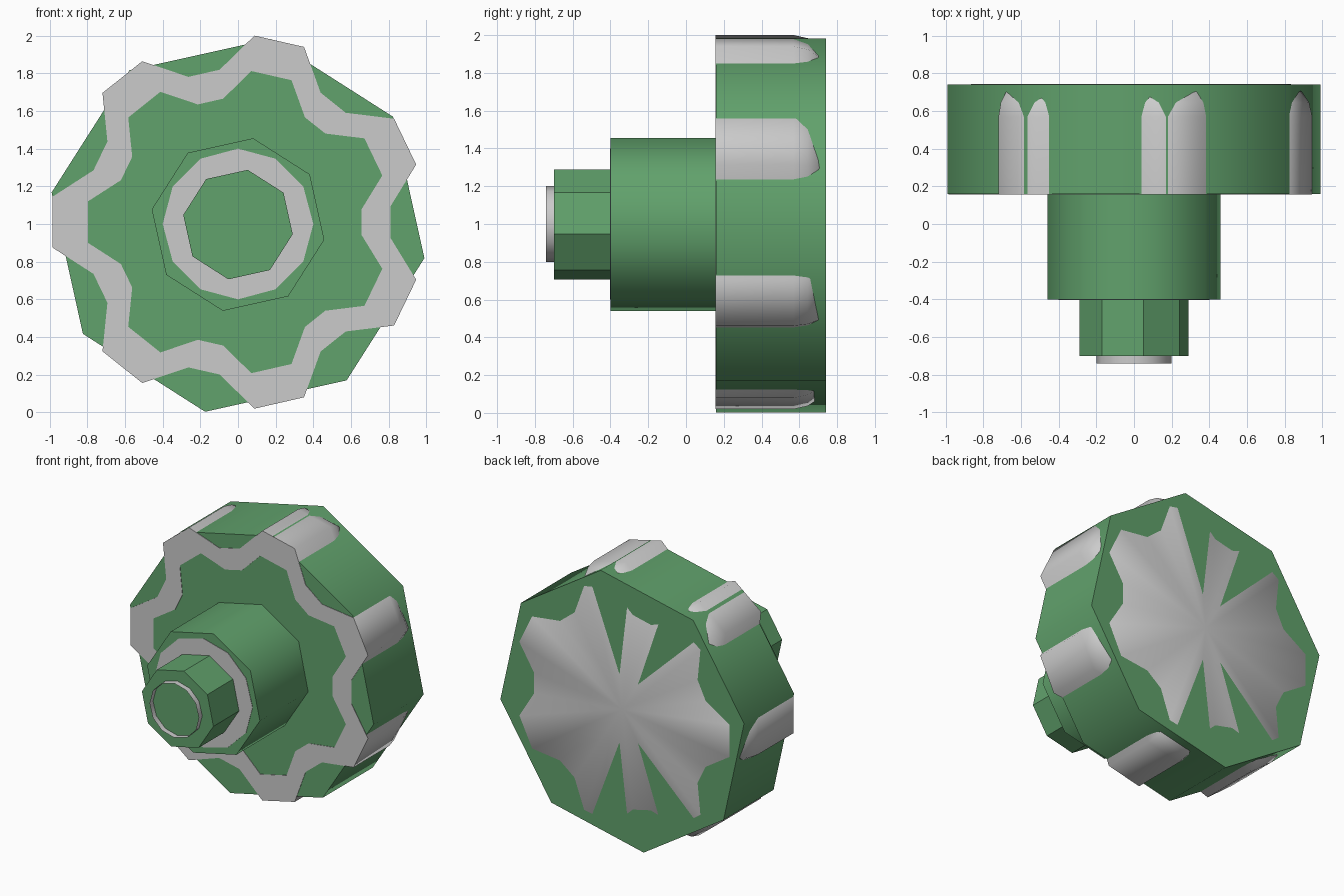
import bpy, bmesh
from math import sin, cos, radians, pi

if "Cube" in bpy.data.objects:
    bpy.data.objects.remove(bpy.data.objects["Cube"])

green = bpy.data.materials.new("green")
green.diffuse_color = (0.12, 0.36, 0.15, 1)
green.use_nodes = True
green.node_tree.nodes["Principled BSDF"].inputs["Base Color"].default_value = green.diffuse_color


def ring(angles_radii, y, scale=1.0, cz=1.0):
    """Loop of points around the y axis, from (degrees, radius) pairs."""
    return [(r * scale * cos(radians(a)), y, cz + r * scale * sin(radians(a)))
            for a, r in angles_radii]


def loft(name, rings, start=None, end=None, smooth=None, mat=None):
    """Join rings with quads; ends are 'ngon', a fan centre point, or open."""
    bm = bmesh.new()
    loops = [[bm.verts.new(p) for p in r] for r in rings]
    n = len(loops[0])
    for a, b in zip(loops, loops[1:]):
        for i in range(n):
            j = (i + 1) % n
            bm.faces.new((a[i], a[j], b[j], b[i]))
    for cap, loop in ((start, loops[0]), (end, loops[-1])):
        if cap == 'ngon':
            bm.faces.new(loop)
        elif cap:
            c = bm.verts.new(cap)
            for i in range(n):
                bm.faces.new((loop[i], loop[(i + 1) % n], c))
    bmesh.ops.recalc_face_normals(bm, faces=bm.faces[:])
    me = bpy.data.meshes.new(name)
    bm.to_mesh(me)
    bm.free()
    ob = bpy.data.objects.new(name, me)
    bpy.context.collection.objects.link(ob)
    if mat:
        me.materials.append(mat)
    if smooth:
        bpy.ops.object.select_all(action='DESELECT')
        ob.select_set(True)
        bpy.context.view_layer.objects.active = ob
        bpy.ops.object.shade_smooth_by_angle(angle=radians(smooth))
    return ob


# Green stepped octagons
for name, r, y0, y1, cz, smooth in (
        ("wheel_disc", 1.005, 0.16, 0.74, 0.993, 60),
        ("hub_collar", 0.465, -0.40, 0.16, 0.997, 60),
        ("hub_nut", 0.295, -0.70, -0.40, 0.997, None)):
    octagon = [(35 + 45 * i, r) for i in range(8)]
    loft(name, [ring(octagon, y0, cz=cz), ring(octagon, y1, cz=cz)],
         'ngon', 'ngon', smooth, green)

# Seven-lobed outline of the grey hand wheel
star = []
for k in range(7):
    a = 180 + k * 360 / 7
    star += [(a - 7.8, 0.994), (a + 7.8, 0.994),
             (a + 180 / 7 - 6, 0.815), (a + 180 / 7 + 6, 0.815)]

# Hand wheel: recessed front rim, rounded back edge, nearly flat back
Z = 1.01
back = []
for (a, r), p in zip(star, ring(star, 0.742, 0.88, Z)):
    near = min(abs((a % 360) - 102.86), abs((a % 360) - 257.14))
    dip = 0.007 if r > 0.9 and near < 20 else 0
    back.append((p[0], p[1] - dip, p[2]))
profile = [(0.81, 0.40), (0.81, 0.157), (1.0, 0.157), (1.0, 0.57),
           (0.983, 0.645), (0.945, 0.70)]
loft("lobed_handwheel", [ring(star, y, s, Z) for s, y in profile] + [back],
     'ngon', (0, 0.742, Z), 65)

# Stepped stem with an open thin-walled tip
twelve = [(30 * i, 1.0) for i in range(12)]
stem = [(0.40, 0.40), (0.40, -0.403), (0.20, -0.403), (0.20, -0.74)]
loft("stem_tube", [ring(twelve, y, s) for s, y in stem], None, None, 40)
